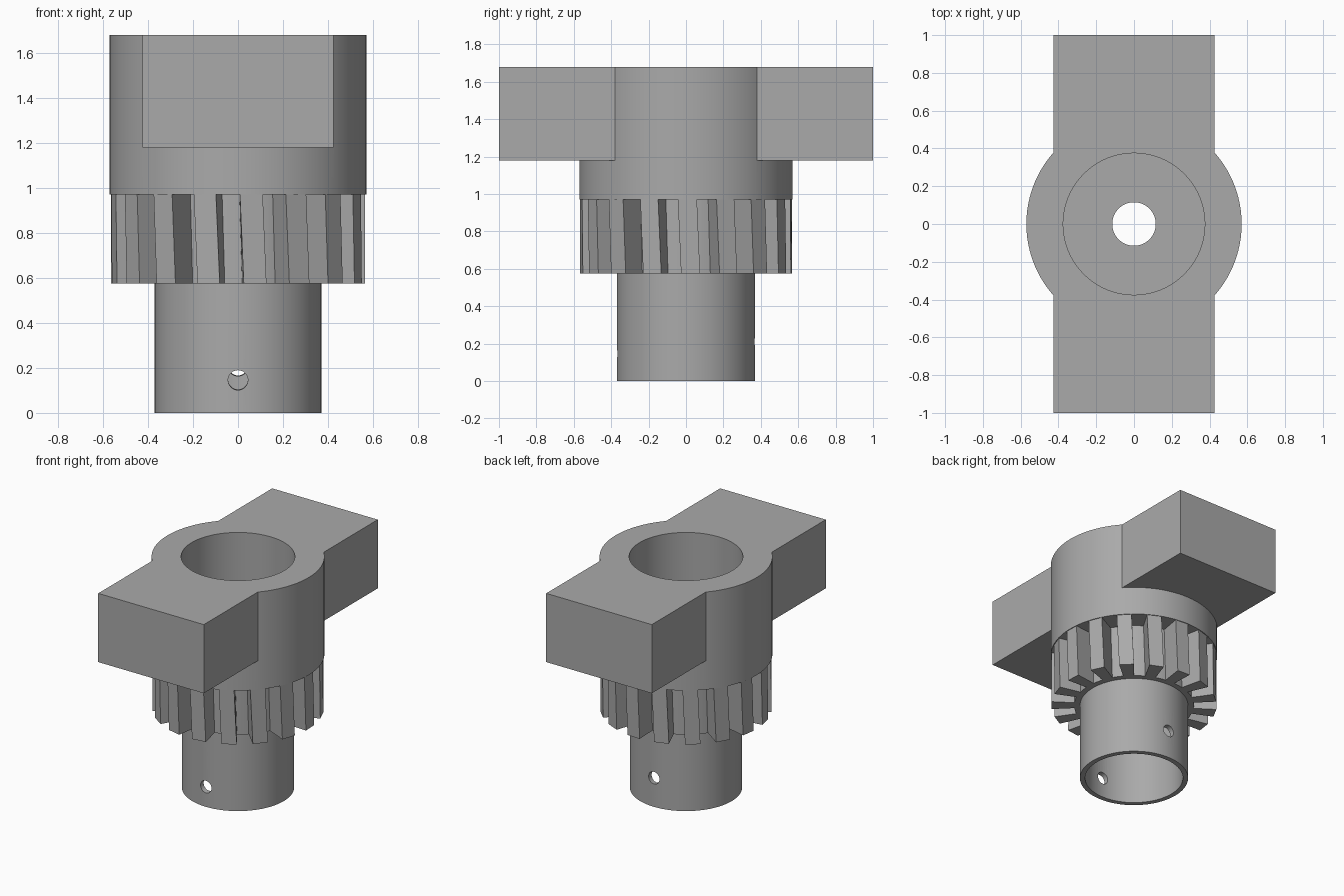
import bpy, bmesh, math
from mathutils import Vector, Matrix

if "Cube" in bpy.data.objects:
    bpy.data.objects.remove(bpy.data.objects["Cube"])

grey = bpy.data.materials.new("plain grey")
grey.diffuse_color = (0.4, 0.4, 0.4, 1)
grey.use_nodes = True
grey.node_tree.nodes["Principled BSDF"].inputs["Base Color"].default_value = grey.diffuse_color


def new_object(name, bm):
    bmesh.ops.recalc_face_normals(bm, faces=bm.faces)
    mesh = bpy.data.meshes.new(name)
    bm.to_mesh(mesh)
    bm.free()
    mesh.materials.append(grey)
    ob = bpy.data.objects.new(name, mesh)
    bpy.context.collection.objects.link(ob)
    return ob


def lathe(name, profile, n=96):
    """Closed solid turned from (radius, z) points; ends are capped."""
    bm = bmesh.new()
    rings = [[bm.verts.new((r * math.cos(2 * math.pi * i / n),
                            r * math.sin(2 * math.pi * i / n), z))
              for i in range(n)] for r, z in profile]
    for a, b in zip(rings, rings[1:]):
        for i in range(n):
            j = (i + 1) % n
            bm.faces.new((a[i], a[j], b[j], b[i]))
    bm.faces.new(rings[0])
    bm.faces.new(rings[-1])
    return new_object(name, bm)


def boolean(target, tool, operation):
    mod = target.modifiers.new("cut", 'BOOLEAN')
    mod.operation, mod.solver, mod.object = operation, 'EXACT', tool
    bpy.context.view_layer.objects.active = target
    bpy.ops.object.modifier_apply(modifier=mod.name)
    bpy.data.objects.remove(tool)


# Hub: lower tube, gear core and wide collar
hub = lathe("hub", [(0.37, 0), (0.37, 0.575), (0.41, 0.575), (0.41, 0.97),
                    (0.57, 0.97), (0.57, 1.68)])

# Crossbar through the collar
bm = bmesh.new()
bmesh.ops.create_cube(bm, size=1, matrix=Matrix.Translation((0, 0, 1.43))
                      @ Matrix.Diagonal((0.85, 2, 0.5, 1)))
boolean(hub, new_object("crossbar", bm), 'UNION')

# Upper socket, narrow shaft hole and lower socket
boolean(hub, lathe("bore", [(0.335, -0.1), (0.335, 0.575), (0.115, 0.575),
                            (0.115, 1.0), (0.375, 1.0), (0.375, 1.8)]), 'DIFFERENCE')

# Slightly tilted pin hole through the lower tube
bm = bmesh.new()
axis = Vector((0, 0.74, 0.065))
bmesh.ops.create_cone(bm, cap_ends=True, segments=32, radius1=0.044, radius2=0.044, depth=1.2,
                      matrix=Matrix.Translation((0, 0, 0.178))
                      @ axis.to_track_quat('Z', 'Y').to_matrix().to_4x4())
boolean(hub, new_object("pin_hole", bm), 'DIFFERENCE')

# Ring of slightly twisted gear teeth
bm = bmesh.new()
teeth, width, twist = 17, 0.18, 0.03
for k in range(teeth):
    end = -math.pi / 2 - 0.174 + k * 2 * math.pi / teeth
    layers = []
    for z, turn in ((0.575, twist), (0.97, 0)):
        layers.append([bm.verts.new((r * math.cos(a + turn), r * math.sin(a + turn), z))
                       for r, a in ((0.40, end - width), (0.566, end - width),
                                    (0.566, end), (0.40, end))])
    low, high = layers
    bm.faces.new(low[::-1])
    bm.faces.new(high)
    for i in range(4):
        j = (i + 1) % 4
        bm.faces.new((low[i], low[j], high[j], high[i]))
new_object("gear_teeth", bm)

# Smooth the round walls and keep the edges crisp
bpy.ops.object.select_all(action='DESELECT')
hub.select_set(True)
bpy.context.view_layer.objects.active = hub
bpy.ops.object.shade_smooth_by_angle(angle=math.radians(30))
